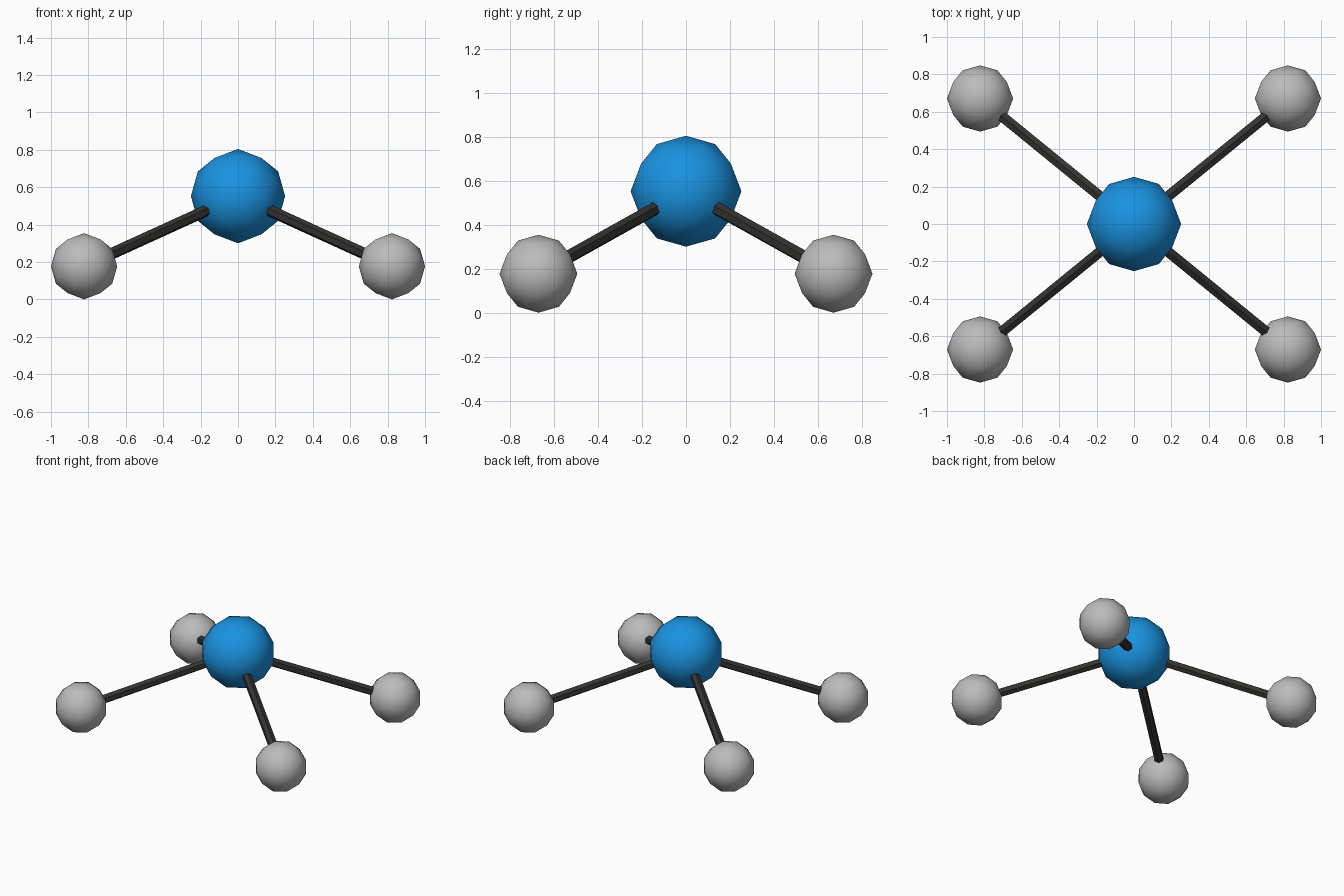
import bpy
from mathutils import Vector

if "Cube" in bpy.data.objects:
    bpy.data.objects.remove(bpy.data.objects["Cube"])

def material(name, color):
    m = bpy.data.materials.new(name)
    m.diffuse_color = (*color, 1)
    m.use_nodes = True
    m.node_tree.nodes["Principled BSDF"].inputs["Base Color"].default_value = m.diffuse_color
    return m

blue = material("blue", (0.01, 0.29, 0.75))
dark = material("dark", (0.035, 0.033, 0.03))
grey = material("light_grey", (0.5, 0.5, 0.5))

def ball(name, loc, radius, mat):
    bpy.ops.mesh.primitive_ico_sphere_add(subdivisions=2, radius=1)
    ob = bpy.context.object
    ob.name = name
    # put the two-fold axes of the icosphere on x, y and z
    vs = [v.co.copy() for v in ob.data.vertices]
    five = [v for v in vs if sum(1 for w in vs if 0.5 < (w - v).length < 0.6) == 5
            and (v - Vector((0, 0, 1))).length < 1.2]
    top = max(five, key=lambda v: v.z)
    side = next(v for v in five if v is not top and 1.0 < (v - top).length < 1.1)
    z = (top + side).normalized()
    y = (top - side).normalized()
    x = y.cross(z)
    for v in ob.data.vertices:
        c = v.co
        v.co = Vector((c.dot(x), c.dot(y), c.dot(z))) * radius
    ob.location = loc
    ob.data.materials.append(mat)
    bpy.ops.object.shade_smooth()
    return ob

def rod(name, a, b, radius, mat):
    d = b - a
    bpy.ops.mesh.primitive_cylinder_add(vertices=6, radius=radius, depth=d.length,
                                        location=(a + b) / 2,
                                        rotation=d.to_track_quat('Z', 'Y').to_euler())
    ob = bpy.context.object
    ob.name = name
    ob.data.materials.append(mat)

# Central ball
centre = Vector((0, 0, 0.552))
ball("central_ball", centre, 0.252, blue)

# Four outer balls, each joined to the centre by a rod
for sx, xn in ((-1, "left"), (1, "right")):
    for sy, yn in ((-1, "front"), (1, "back")):
        p = Vector((sx * 0.823, sy * 0.671, 0.177))
        d = (p - centre).normalized()
        ball(f"{yn}_{xn}_ball", p, 0.177, grey)
        rod(f"{yn}_{xn}_rod", centre + d * 0.2, p - d * 0.13, 0.032, dark)
